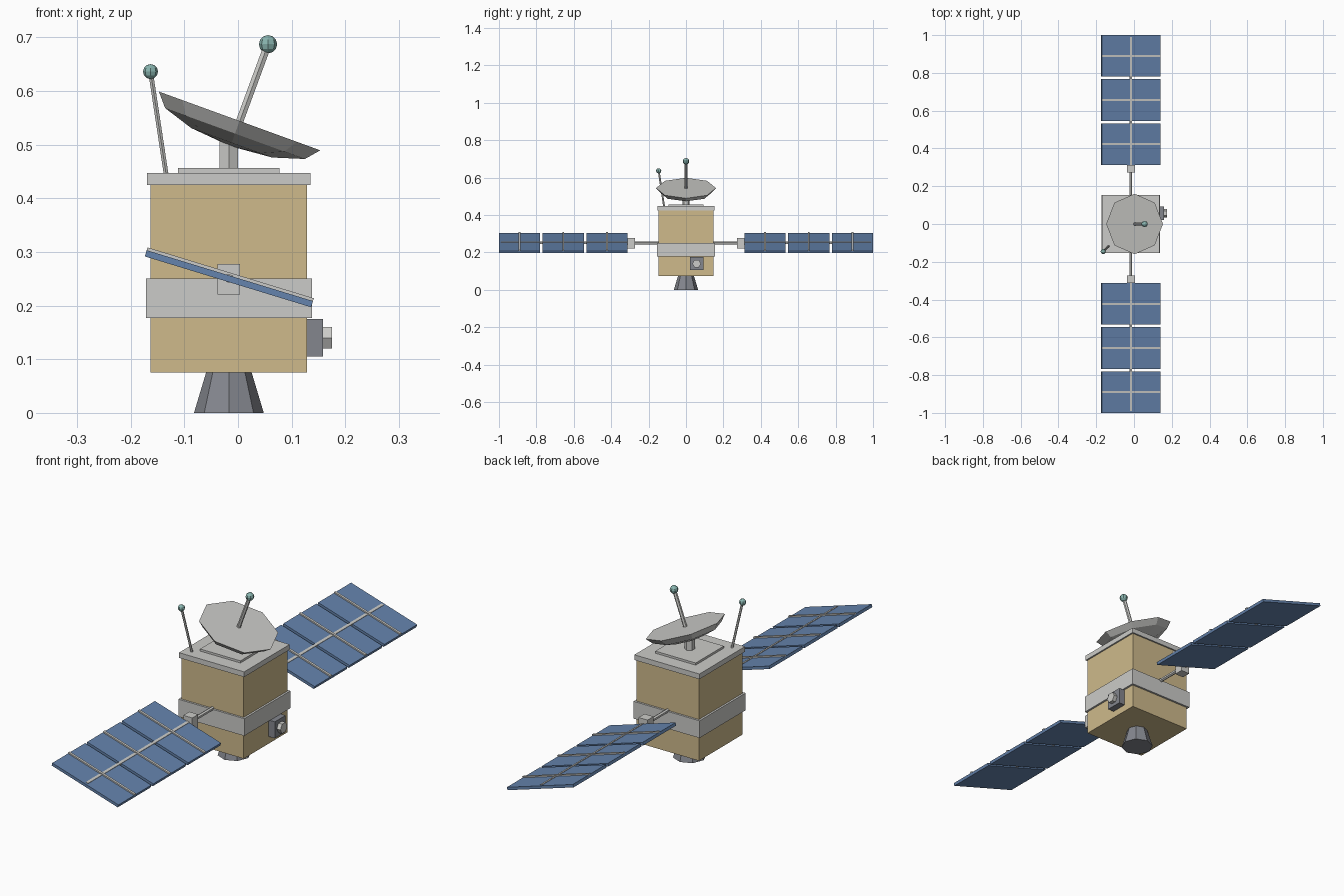
import bpy
import bmesh
from math import radians, sin, cos, pi
from mathutils import Matrix, Vector

if "Cube" in bpy.data.objects:
    bpy.data.objects.remove(bpy.data.objects["Cube"], do_unlink=True)


def material(name, rgb):
    m = bpy.data.materials.new(name)
    m.use_nodes = True
    m.diffuse_color = (*rgb, 1)
    m.node_tree.nodes["Principled BSDF"].inputs["Base Color"].default_value = (*rgb, 1)
    return m


GOLD = material("gold_foil", (0.62, 0.49, 0.26))
LIGHT = material("light_grey", (0.60, 0.60, 0.58))
DARK = material("dark_grey", (0.23, 0.24, 0.27))
BLUE = material("cell_blue", (0.13, 0.23, 0.42))
TEAL = material("pale_teal", (0.25, 0.46, 0.43))

CX = -0.017  # axis of the main body
AXIS = Vector((CX, 0, 0))


def finish(name, bm, mat, matrix=Matrix()):
    bm.transform(matrix)
    bmesh.ops.recalc_face_normals(bm, faces=bm.faces)
    mesh = bpy.data.meshes.new(name)
    bm.to_mesh(mesh)
    bm.free()
    mesh.materials.append(mat)
    obj = bpy.data.objects.new(name, mesh)
    bpy.context.collection.objects.link(obj)
    return obj


def box(name, mat, center, size, frame=Matrix()):
    bm = bmesh.new()
    bmesh.ops.create_cube(bm, size=1)
    local = Matrix.Translation(center) @ Matrix.Diagonal((*size, 1))
    return finish(name, bm, mat, frame @ local)


def rod(name, mat, start, end, r1, r2=None, sides=6):
    start, end = Vector(start), Vector(end)
    axis = end - start
    bm = bmesh.new()
    bmesh.ops.create_cone(bm, cap_ends=True, segments=sides, radius1=r1,
                          radius2=r1 if r2 is None else r2, depth=axis.length)
    turn = Vector((0, 0, 1)).rotation_difference(axis).to_matrix().to_4x4()
    return finish(name, bm, mat, Matrix.Translation((start + end) / 2) @ turn)


def ball(name, center, radius):
    bm = bmesh.new()
    bmesh.ops.create_uvsphere(bm, u_segments=8, v_segments=6, radius=radius)
    return finish(name, bm, TEAL, Matrix.Translation(center))


# Main body, belt and top deck
box("body", GOLD, (CX, 0, 0.25), (0.292, 0.292, 0.35))
box("belt", LIGHT, (CX, 0, 0.2135), (0.309, 0.309, 0.073))
box("top_deck", LIGHT, (CX, 0, 0.436), (0.305, 0.305, 0.022))
box("deck_plate", LIGHT, (CX, 0, 0.4515), (0.189, 0.189, 0.009))

# Engine nozzle
rod("nozzle", DARK, (CX, 0, 0), (CX, 0, 0.08), 0.065, 0.041, 8)

# Side sensor with lens
box("sensor_box", DARK, (0.142, 0.057, 0.14), (0.032, 0.072, 0.07))
rod("sensor_lens", LIGHT, (0.157, 0.057, 0.14), (0.175, 0.057, 0.14), 0.023)

# Dish: shallow faceted bowl with a flat face, leaning to one side
tilt = Matrix.Translation((0.003, 0, 0.544)) @ Matrix.Rotation(radians(20), 4, 'Y')
bm = bmesh.new()
rings = []
for step in range(3):
    t = step * pi / 6
    rings.append([bm.verts.new((0.16 * cos(t) * cos(k * pi / 4),
                                0.16 * cos(t) * sin(k * pi / 4),
                                -0.05 * sin(t))) for k in range(8)])
tip = bm.verts.new((0, 0, -0.05))
bm.faces.new(rings[0])
for k in range(8):
    n = (k + 1) % 8
    for upper, lower in zip(rings, rings[1:]):
        bm.faces.new((upper[k], upper[n], lower[n], lower[k]))
    bm.faces.new((rings[2][k], rings[2][n], tip))
finish("dish", bm, LIGHT, tilt)
rod("dish_mast", LIGHT, (CX, 0, 0.45), (CX, 0, 0.51), 0.02)
rod("dish_feed", LIGHT, (0, 0, 0.535), (0.056, 0, 0.687), 0.008)
ball("feed_tip", (0.056, 0, 0.687), 0.017)

# Whip antenna on the deck corner
rod("whip_antenna", LIGHT, (-0.134, -0.117, 0.445), (-0.163, -0.146, 0.636), 0.005)
ball("whip_tip", (-0.163, -0.146, 0.636), 0.014)

# Solar wings, one on each side
wing = Matrix.Translation((CX, 0, 0.25)) @ Matrix.Rotation(radians(17), 4, 'Y')
for side, label in ((-1, "front"), (1, "back")):
    rod(label + "_wing_arm", LIGHT, (CX, side * 0.14, 0.25), (CX, side * 0.32, 0.25), 0.008)
    box(label + "_wing_hinge", LIGHT, (CX, side * 0.292, 0.249), (0.042, 0.04, 0.057))
    box(label + "_wing_spine", LIGHT, (0, side * 0.65, 0.002), (0.011, 0.68, 0.012), wing)
    for i in range(3):
        y = side * (0.423 + i * 0.2335)
        box(f"{label}_panel_{i + 1}", BLUE, (0, y, 0), (0.324, 0.22, 0.012), wing)
        box(f"{label}_panel_rib_{i + 1}", LIGHT, (0, y, 0.008), (0.324, 0.01, 0.007), wing)
